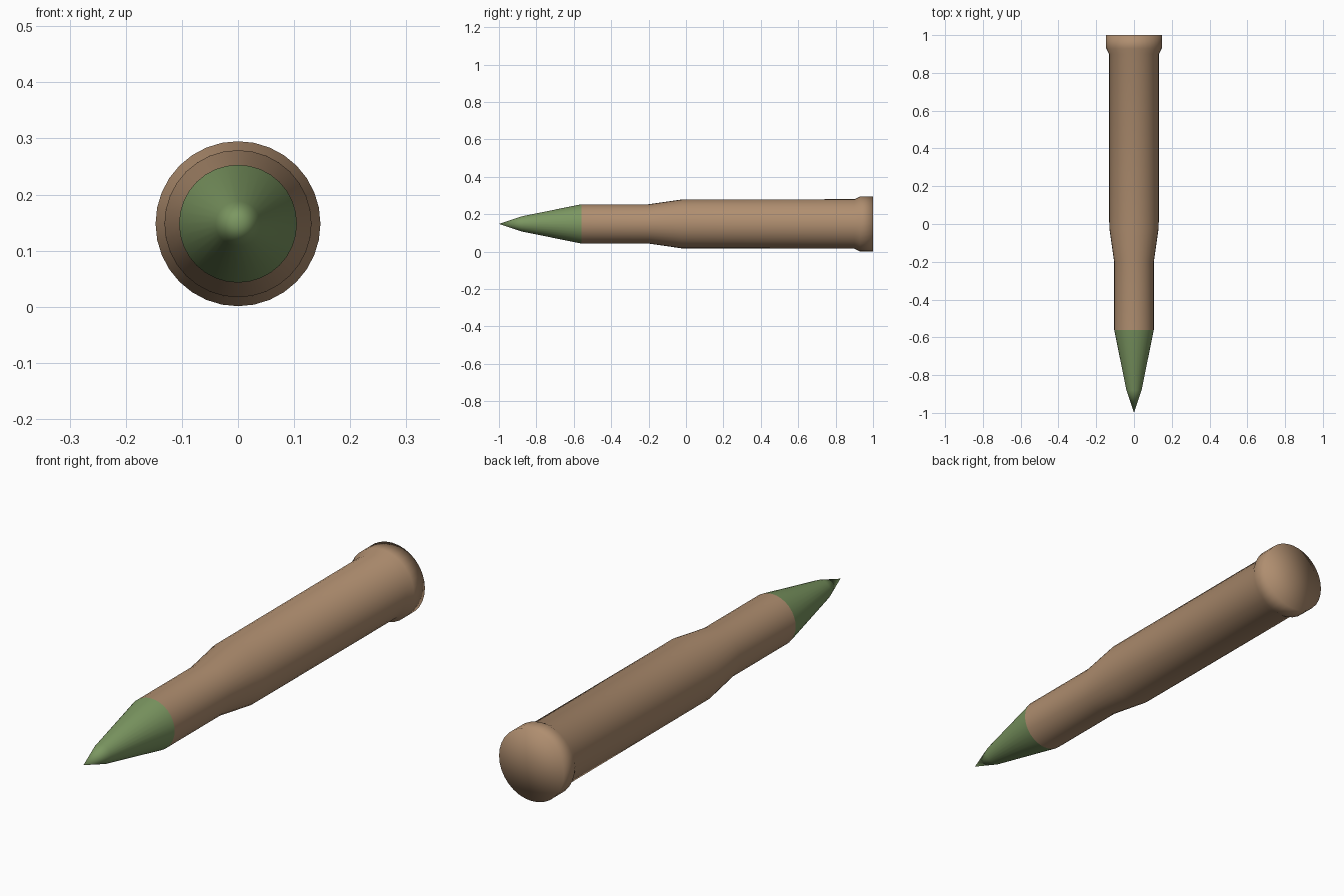
import bpy, bmesh, math

if "Cube" in bpy.data.objects:
    bpy.data.objects.remove(bpy.data.objects["Cube"])

SIDES = 32
CENTRE_Z = 0.148


def material(name, rgb):
    m = bpy.data.materials.new(name)
    m.diffuse_color = (*rgb, 1)
    m.use_nodes = True
    m.node_tree.nodes["Principled BSDF"].inputs["Base Color"].default_value = m.diffuse_color
    return m


def lathe(name, profile, mat):
    """Revolve (y, radius) points about the long axis; radius 0 makes a pole."""
    bm = bmesh.new()
    rings = []
    for y, r in profile:
        if r == 0:
            rings.append([bm.verts.new((0, y, CENTRE_Z))] * SIDES)
        else:
            rings.append([bm.verts.new((r * math.cos(2 * math.pi * i / SIDES), y,
                                        CENTRE_Z + r * math.sin(2 * math.pi * i / SIDES)))
                          for i in range(SIDES)])
    for a, b in zip(rings, rings[1:]):
        for i in range(SIDES):
            j = (i + 1) % SIDES
            quad = list(dict.fromkeys((a[i], a[j], b[j], b[i])))
            bm.faces.new(quad).smooth = True
    # every face must point away from the axis or out of the flat base
    for f in bm.faces:
        f.normal_update()
        c = f.calc_center_median()
        out = c.copy()
        out.y, out.z = 0, c.z - CENTRE_Z
        if f.normal.dot(out) < -1e-6 or (abs(f.normal.y) > 0.99 and f.normal.y * c.y < 0):
            f.normal_flip()
    mesh = bpy.data.meshes.new(name)
    bm.to_mesh(mesh)
    bm.free()
    mesh.materials.append(mat)
    obj = bpy.data.objects.new(name, mesh)
    bpy.context.collection.objects.link(obj)
    return obj


copper = material("copper", (0.43, 0.27, 0.16))
green = material("green", (0.20, 0.31, 0.12))

# pointed green tip
lathe("tip", [(-1, 0), (-0.88, 0.04), (-0.56, 0.105)], green)

# bottlenecked case with flared rim and smooth-shaded flat base
lathe("case", [(-0.56, 0.105), (-0.20, 0.105), (-0.02, 0.131), (0.90, 0.132),
               (0.93, 0.147), (1, 0.147), (1, 0)], copper)
